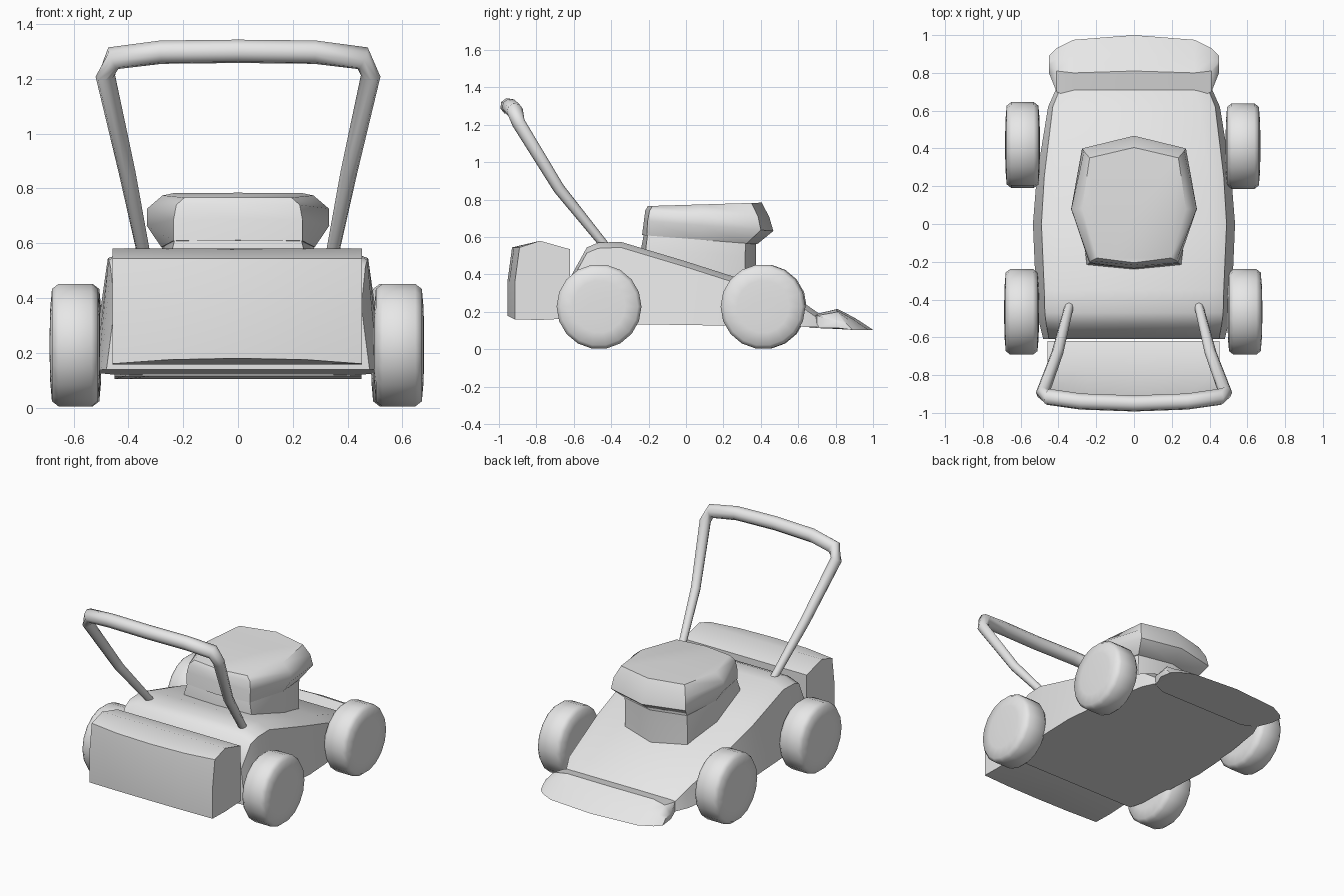
import bpy, bmesh, math
from mathutils import Vector

if "Cube" in bpy.data.objects:
    bpy.data.objects.remove(bpy.data.objects["Cube"])

grey = bpy.data.materials.new("light_grey")
grey.diffuse_color = (0.8, 0.8, 0.8, 1)
grey.use_nodes = True
grey.node_tree.nodes["Principled BSDF"].inputs["Base Color"].default_value = grey.diffuse_color


def loft(name, rings, angle=40):
    """Skin a list of equal-length closed rings and cap both ends."""
    bm = bmesh.new()
    vs = [[bm.verts.new(p) for p in r] for r in rings]
    n = len(rings[0])
    for a, b in zip(vs, vs[1:]):
        for i in range(n):
            j = (i + 1) % n
            bm.faces.new((a[i], a[j], b[j], b[i]))
    bm.faces.new(vs[0])
    bm.faces.new(vs[-1])
    bmesh.ops.recalc_face_normals(bm, faces=bm.faces)
    me = bpy.data.meshes.new(name)
    bm.to_mesh(me)
    bm.free()
    me.materials.append(grey)
    ob = bpy.data.objects.new(name, me)
    bpy.context.collection.objects.link(ob)
    bpy.ops.object.select_all(action='DESELECT')
    bpy.context.view_layer.objects.active = ob
    ob.select_set(True)
    bpy.ops.object.shade_smooth_by_angle(angle=math.radians(angle))
    return ob


# Deck: cross-sections from rear to front (y, bottom half width, top half width, top z)
deck = []
for y, wb, wt, zt in [(-0.61, .48, .45, .40), (-0.53, .50, .465, .545), (-0.47, .51, .472, .57),
                      (-0.35, .52, .475, .575), (0.0, .535, .49, .47), (0.25, .515, .475, .39),
                      (0.62, .455, .43, .255), (0.72, .41, .39, .185)]:
    zb = 0.13 - 0.015 * y
    half = [(wb, zb), (wt, zt - 0.03), (wt - 0.08, zt)]
    deck.append([(x, y, z) for x, z in half] + [(-x, y, z) for x, z in reversed(half)])
loft("deck", deck)

# Front lip: profiles from side to side (x, back y, ridge y, front y, ridge z)
lip = []
for x, yb, ym, yf, zm in [(-.45, .80, .84, .89, .15), (-.41, .70, .81, .93, .20), (-.32, .66, .80, .975, .212),
                          (0, .66, .81, 1.0, .216), (.32, .66, .80, .975, .212),
                          (.41, .70, .81, .93, .20), (.45, .80, .84, .89, .15)]:
    lip.append([(x, yb, .115), (x, yb, min(.18, zm)), (x, ym, zm),
                (x, ym * .5 + yf * .5, zm * .55 + .048), (x, yf, .104)])
loft("front_lip", lip)


def ring(pts, z0, slope):
    """Eight-sided symmetric ring from five right-hand points, on a tilted plane."""
    full = pts + [(-x, y) for x, y in reversed(pts[1:-1])]
    return [(x, y, z0 + slope * y) for x, y in full]


# Engine block and its cap
base = [(0, .375), (.23, .315), (.285, .08), (.25, -.215), (0, -.24)]
neck = [(0, .375), (.23, .32), (.275, .08), (.23, -.205), (0, -.225)]
loft("engine_block", [ring(base, .36, -.1), ring(base, .52, -.08), ring(neck, .60, -.08)])
loft("engine_cap", [
    ring([(0, .38), (.235, .325), (.28, .08), (.235, -.21), (0, -.235)], .592, -.08),
    ring([(0, .467), (.275, .40), (.333, .08), (.235, -.205), (0, -.225)], .67, -.08),
    ring([(0, .445), (.265, .385), (.332, .08), (.225, -.195), (0, -.218)], .73, -.05),
    ring([(0, .405), (.235, .35), (.275, .08), (.195, -.18), (0, -.205)], .772, .03)], 50)

# Grass bag, slightly bowed at the rear face
bag = []
for x, d in [(-.458, .04), (-.25, .01), (0, 0), (.25, .01), (.452, .04)]:
    bag.append([(x, -.955 + d, .18 - d * .5), (x, -.955 + d, .36), (x, -.93 + d, .545), (x, -.78, .58),
                (x, -.62, .535), (x, -.62, .165), (x, -.78, .157)])
loft("grass_bag", bag)

# Handle: tapering tube along a mirrored path (point, radius)
side = [((.342, -.43, .55), .024), ((.405, -.68, .86), .031), ((.484, -.895, 1.21), .036),
        ((.455, -.915, 1.275), .044), ((.28, -.94, 1.297), .044)]
path = side + [((0, -.95, 1.30), .044)] + [((-p[0], p[1], p[2]), r) for p, r in reversed(side)]
pts = [Vector(p) for p, r in path]
tube = []
for i, (p, r) in enumerate(path):
    t = (pts[min(i + 1, len(pts) - 1)] - pts[max(i - 1, 0)]).normalized()
    u = t.cross(Vector((0, .85, -.5)).cross(Vector((1, 0, 0)))).normalized()
    v = t.cross(u)
    tube.append([pts[i] + r * (u * math.cos(a) + v * math.sin(a))
                 for a in (k * math.tau / 8 for k in range(8))])
loft("handle", tube, 60)

# Wheels: domed discs turned about the x axis
SIDES = 18
for name, x, y in [("rear_wheel_right", .587, -.465), ("rear_wheel_left", -.595, -.465),
                   ("front_wheel_right", .577, .412), ("front_wheel_left", -.59, .418)]:
    rings = []
    for dx, r in [(-.092, .06), (-.09, .14), (-.084, .208), (-.06, .227),
                  (.06, .227), (.084, .208), (.09, .14), (.092, .06)]:
        rings.append([(x + dx, y + r * math.cos(a), .228 + r * math.sin(a))
                      for a in (k * math.tau / SIDES for k in range(SIDES))])
    loft(name, rings, 80)
